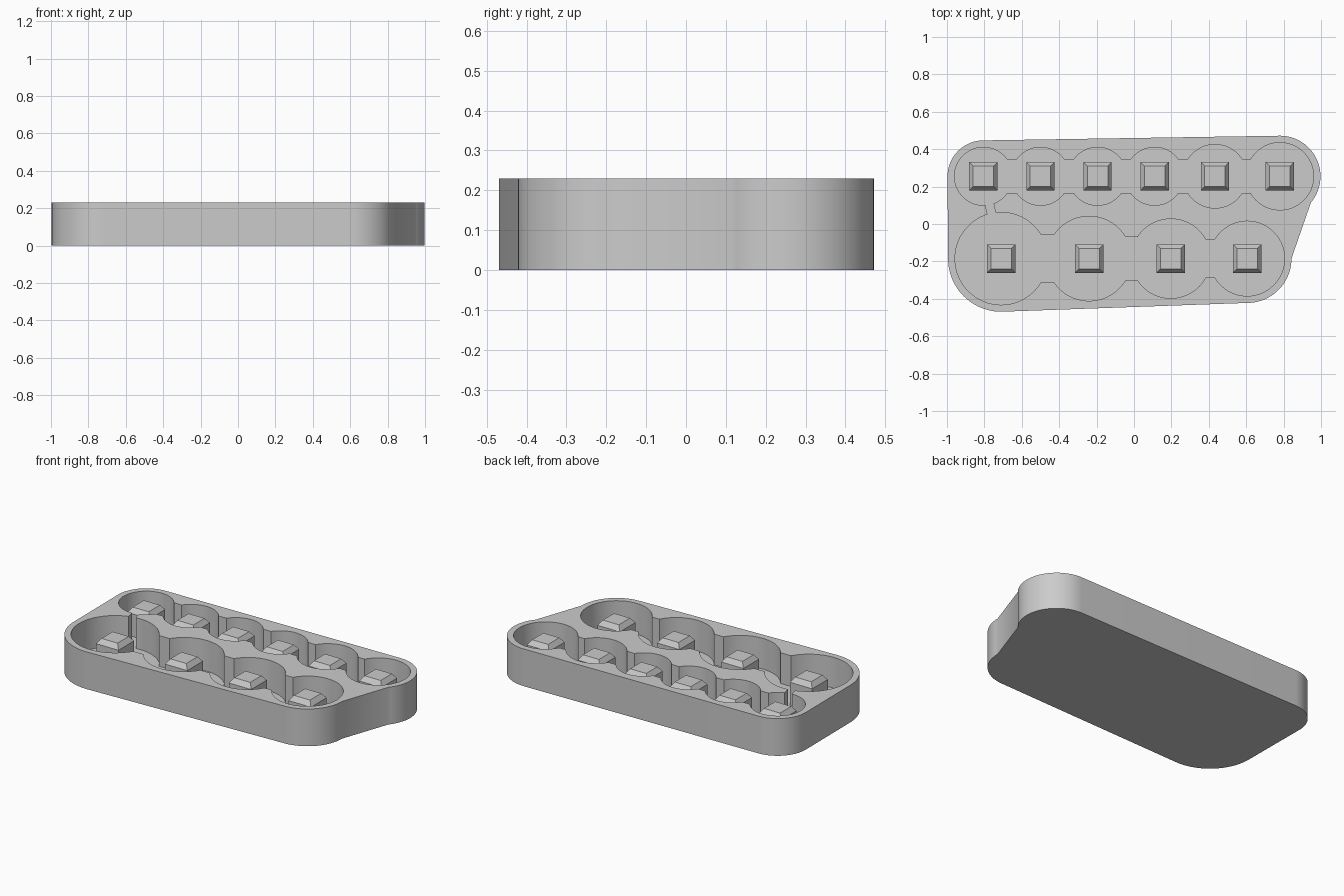
import bpy, bmesh
from math import asin, atan2, cos, hypot, pi, radians, sin
from mathutils import Matrix

if "Cube" in bpy.data.objects:
    bpy.data.objects.remove(bpy.data.objects["Cube"], do_unlink=True)

HEIGHT, FLOOR, WALL = 0.23, 0.04, 0.037
BACK_Y, FRONT_Y = 0.255, -0.185
PEG_SIZE, PEG_TOP, CHAMFER = 0.152, 0.21, 0.03

# Pocket rows as (x, radius), with the half width of each linking channel
back_row = [(-0.805, 0.155), (-0.5, 0.155), (-0.195, 0.155),
            (0.11, 0.155), (0.433, 0.17), (0.78, 0.18)]
back_links = [0.09] * 5
front_row = [(-0.71, 0.247), (-0.24, 0.226), (0.197, 0.212), (0.605, 0.2)]
front_links = [0.127, 0.116, 0.102]

gray = bpy.data.materials.new("plain gray")
gray.use_nodes = True
gray.diffuse_color = (0.6, 0.6, 0.6, 1)
gray.node_tree.nodes["Principled BSDF"].inputs["Base Color"].default_value = (0.6, 0.6, 0.6, 1)


def add_object(name, bm):
    bmesh.ops.recalc_face_normals(bm, faces=bm.faces)
    mesh = bpy.data.meshes.new(name)
    bm.to_mesh(mesh)
    bm.free()
    mesh.materials.append(gray)
    obj = bpy.data.objects.new(name, mesh)
    bpy.context.collection.objects.link(obj)
    return obj


def arc(x, y, r, start, end, steps=24):
    return [(x + r * cos(start + (end - start) * i / steps),
             y + r * sin(start + (end - start) * i / steps)) for i in range(steps + 1)]


def prism(name, outline, z0, z1):
    bm = bmesh.new()
    face = bm.faces.new([bm.verts.new((x, y, z0)) for x, y in outline])
    top = bmesh.ops.extrude_face_region(bm, geom=[face])["geom"]
    bmesh.ops.translate(bm, vec=(0, 0, z1 - z0),
                        verts=[v for v in top if isinstance(v, bmesh.types.BMVert)])
    return add_object(name, bm)


def row_outline(row, links, y):
    """Chain of round pockets joined by straight channels."""
    halves = [0] + links + [0]
    upper = []
    for i, (x, r) in enumerate(row):
        upper += arc(x, 0, r, pi - asin(halves[i] / r), asin(halves[i + 1] / r), 32)
    lower = [(px, -py) for px, py in reversed(upper[1:-1])]
    return [(px, y + py) for px, py in upper + lower]


# Tray body: rounded corners around the four end pockets
(blx, blr), (brx, brr) = back_row[0], back_row[-1]
(flx, flr), (frx, frr) = front_row[0], front_row[-1]
outline = (arc(blx, BACK_Y, blr + WALL, pi, pi / 2)
           + arc(brx, BACK_Y, brr + WALL, pi / 2, radians(-40), 36)
           + arc(frx, FRONT_Y, frr + WALL, 0, -pi / 2)
           + arc(flx, FRONT_Y, flr + WALL, -pi / 2, -pi))
tray = prism("tray", outline, 0, HEIGHT)

# Pocket cutters, and a narrow slot between the two rows
above = HEIGHT + 0.1
cutters = [prism("back_pockets", row_outline(back_row, back_links, BACK_Y), FLOOR, above),
           prism("front_pockets", row_outline(front_row, front_links, FRONT_Y), FLOOR, above)]
dx, dy = flx - blx, FRONT_Y - BACK_Y
length = hypot(dx, dy)
nx, ny = -dy / length * 0.022, dx / length * 0.022
ends = [(blx + dx * t, BACK_Y + dy * t) for t in (0.25, 0.55)]
slot = [(ends[0][0] + nx, ends[0][1] + ny), (ends[1][0] + nx, ends[1][1] + ny),
        (ends[1][0] - nx, ends[1][1] - ny), (ends[0][0] - nx, ends[0][1] - ny)]
cutters.append(prism("slot", slot, FLOOR, above))

for cutter in cutters:
    cutter.hide_render = True
    mod = tray.modifiers.new(cutter.name, "BOOLEAN")
    mod.operation, mod.solver, mod.object = "DIFFERENCE", "EXACT", cutter
bpy.context.view_layer.update()
carved = bpy.data.meshes.new_from_object(
    tray.evaluated_get(bpy.context.evaluated_depsgraph_get()))
tray.modifiers.clear()
tray.data = carved
for cutter in cutters:
    bpy.data.objects.remove(cutter, do_unlink=True)


# Square pegs with chamfered tops, one per pocket
def peg(name, x, y):
    bm = bmesh.new()
    base = FLOOR - 0.005
    shoulder = PEG_TOP - CHAMFER
    bmesh.ops.create_cube(bm, size=1, matrix=Matrix.Translation((x, y, (base + shoulder) / 2))
                          @ Matrix.Diagonal((PEG_SIZE, PEG_SIZE, shoulder - base, 1)))
    top = max(bm.faces, key=lambda f: f.calc_center_median().z)
    bmesh.ops.inset_region(bm, faces=[top], thickness=CHAMFER, depth=0)
    bmesh.ops.translate(bm, vec=(0, 0, CHAMFER), verts=top.verts)
    return add_object(name, bm)


for label, row, y in (("back", back_row, BACK_Y), ("front", front_row, FRONT_Y)):
    for i, (x, r) in enumerate(row):
        peg(f"{label}_peg_{i + 1}", x, y)

# Smooth the curved walls, keep the rims sharp
bpy.ops.object.select_all(action="DESELECT")
tray.select_set(True)
bpy.context.view_layer.objects.active = tray
bpy.ops.object.shade_smooth_by_angle(angle=radians(30))
